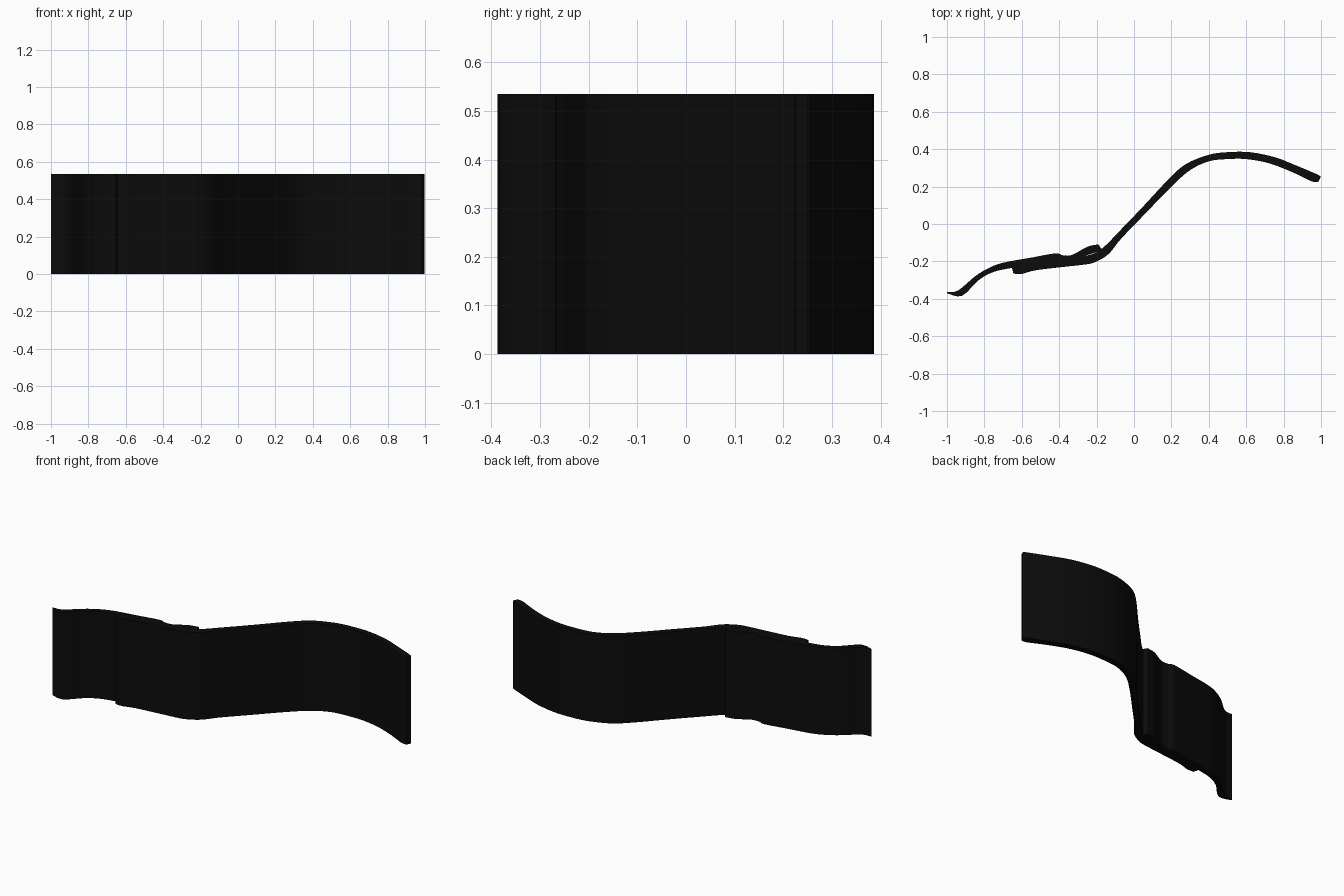
import bpy, bmesh
from mathutils import Vector

if "Cube" in bpy.data.objects:
    bpy.data.objects.remove(bpy.data.objects["Cube"])

HEIGHT = 0.535

black = bpy.data.materials.new("near_black")
black.diffuse_color = (0.0035, 0.0035, 0.0035, 1)
black.use_nodes = True
black.node_tree.nodes["Principled BSDF"].inputs["Base Color"].default_value = black.diffuse_color


def smooth(pts, n=4):
    """Rounded path through the given points (Catmull-Rom), ends kept."""
    p = [Vector(q) for q in pts]
    p = [p[0]] + p + [p[-1]]
    out = []
    for a, b, c, d in zip(p, p[1:], p[2:], p[3:]):
        for k in range(n):
            t = k / n
            out.append(0.5 * (2 * b + (c - a) * t + (2 * a - 5 * b + 4 * c - d) * t * t
                              + (3 * b - a - 3 * c + d) * t ** 3))
    return out + [p[-1]]


def band(name, back, front):
    """Upright band: closed outline of back and front edges, raised to HEIGHT."""
    outline = smooth(back) + smooth(front)[::-1]
    bm = bmesh.new()
    face = bm.faces.new([bm.verts.new((v.x, v.y, 0)) for v in outline])
    ext = bmesh.ops.extrude_face_region(bm, geom=[face])
    top = [g for g in ext["geom"] if isinstance(g, bmesh.types.BMVert)]
    bmesh.ops.translate(bm, verts=top, vec=(0, 0, HEIGHT))
    bmesh.ops.recalc_face_normals(bm, faces=bm.faces)
    mesh = bpy.data.meshes.new(name)
    bm.to_mesh(mesh)
    bm.free()
    mesh.materials.append(black)
    obj = bpy.data.objects.new(name, mesh)
    bpy.context.collection.objects.link(obj)
    bpy.ops.object.select_all(action='DESELECT')
    obj.select_set(True)
    bpy.context.view_layer.objects.active = obj
    bpy.ops.object.shade_smooth_by_angle()


# Long band: blunt end at the left, S bend, rounded end at the right
band("long_band",
     [(-0.655, -0.222), (-0.42, -0.185), (-0.25, -0.168), (-0.17, -0.13), (-0.07, -0.03),
      (0.05, 0.095), (0.19, 0.245), (0.28, 0.322), (0.40, 0.37), (0.50, 0.384), (0.62, 0.384),
      (0.75, 0.358), (0.85, 0.32), (0.98, 0.265), (0.998, 0.25)],
     [(-0.645, -0.265), (-0.60, -0.267), (-0.53, -0.248), (-0.40, -0.232), (-0.25, -0.215),
      (-0.20, -0.20), (-0.135, -0.16), (-0.07, -0.08), (0.05, 0.045), (0.20, 0.20), (0.30, 0.288),
      (0.40, 0.335), (0.50, 0.347), (0.60, 0.347), (0.72, 0.325), (0.84, 0.28), (0.95, 0.228),
      (0.985, 0.225)])

# Short band: pointed tip at the left, lapped behind the long band
band("short_band",
     [(-1.0, -0.364), (-0.94, -0.355), (-0.85, -0.28), (-0.78, -0.237), (-0.70, -0.207),
      (-0.55, -0.18), (-0.42, -0.157), (-0.38, -0.168), (-0.33, -0.165), (-0.25, -0.122),
      (-0.19, -0.109)],
     [(-1.0, -0.370), (-0.92, -0.384), (-0.83, -0.30), (-0.75, -0.256), (-0.65, -0.234),
      (-0.55, -0.215), (-0.42, -0.195), (-0.30, -0.18), (-0.17, -0.14)])
